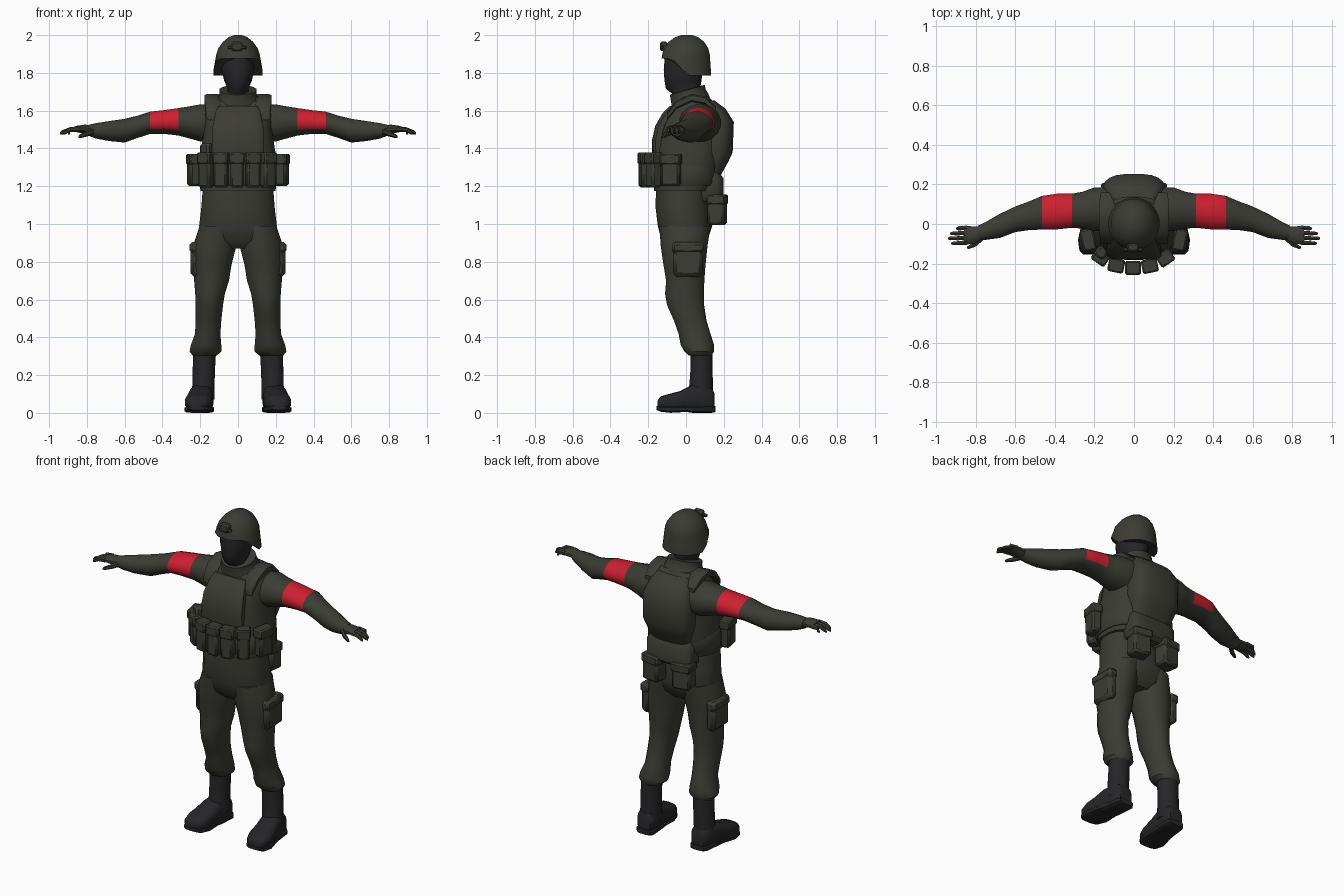
import bpy, bmesh, math
from mathutils import Matrix, Vector


def material(name, rgb):
    m = bpy.data.materials.new(name)
    m.diffuse_color = (*rgb, 1)
    return m


OLIVE = material("dark olive cloth", (0.045, 0.045, 0.035))
BLACK = material("black leather", (0.019, 0.019, 0.021))
RED = material("red band", (0.62, 0.014, 0.03))


def finish(name, bm, mats):
    bmesh.ops.recalc_face_normals(bm, faces=bm.faces)
    me = bpy.data.meshes.new(name)
    bm.to_mesh(me)
    bm.free()
    for m in mats:
        me.materials.append(m)
    ob = bpy.data.objects.new(name, me)
    bpy.context.collection.objects.link(ob)
    return ob


def loft(name, rings, axis='z', n=16, power=2.0, mat=OLIVE, side=1, tweak=None, paint=None):
    """Rings are (centre x, y, z, half width, half depth[, tilt]) around an axis."""
    bm = bmesh.new()
    loops = []
    for x, y, z, a, b, *tilt in rings:
        loop = []
        for i in range(n):
            t = 2 * math.pi * (i + 0.5) / n
            c, s = math.cos(t), math.sin(t)
            u = math.copysign(abs(c) ** (2 / power), c) * a
            w = math.copysign(abs(s) ** (2 / power), s) * b
            d = {'x': (0, u, w), 'y': (u, 0, w), 'z': (u, w, tilt[0] * w if tilt else 0)}[axis]
            p = Vector((x, y, z)) + Vector(d)
            if tweak:
                p = tweak(p)
            loop.append(bm.verts.new((p.x * side, p.y, p.z)))
        loops.append(loop)
    for l0, l1 in zip(loops, loops[1:]):
        for i in range(n):
            j = (i + 1) % n
            bm.faces.new((l0[i], l0[j], l1[j], l1[i]))
    bm.faces.new(loops[0])
    bm.faces.new(loops[-1])
    mats = [mat]
    if paint:
        mats.append(RED)
        bmesh.ops.recalc_face_normals(bm, faces=bm.faces)
        for f in bm.faces:
            f.material_index = int(paint(f))
    return finish(name, bm, mats)


def box(name, loc, size, turn=0, tilt=0, bevel=0.012, mat=OLIVE):
    bm = bmesh.new()
    bmesh.ops.create_cube(bm, size=1)
    bmesh.ops.scale(bm, vec=size, verts=bm.verts)
    bmesh.ops.bevel(bm, geom=bm.edges[:], offset=bevel, segments=1, affect='EDGES')
    bm.transform(Matrix.Translation(loc) @ Matrix.Rotation(turn, 4, 'Z') @ Matrix.Rotation(tilt, 4, 'X'))
    return finish(name, bm, [mat])


def pouch(name, x, y, z, w, d, h, turn=0):
    """Pouch with a slightly larger flap on its upper third."""
    box(name, (x, y, z), (w, d, h), turn)
    box(name + "_flap", (x, y, z + h * 0.34), (w + 0.008, d + 0.01, h * 0.34), turn, bevel=0.008)


# Head with covered face
loft("covered_head", [(0, .02, 1.62, .07, .07), (0, 0, 1.69, .062, .075), (0, -.016, 1.715, .056, .092),
                      (0, -.016, 1.76, .075, .1), (0, -.014, 1.82, .088, .106), (0, -.01, 1.92, .086, .1)],
     mat=BLACK)


# Helmet, with rim raised over the brow
def raise_brow(p):
    if p.z < 1.8:
        p.z += .09 * min(1, max(0, (.01 - p.y) / .08))
    return p


loft("helmet", [(0, .002, 1.785, .131, .133), (0, 0, 1.895, .117, .128), (0, 0, 1.93, .106, .119),
                (0, .002, 1.965, .08, .095), (0, .004, 1.99, .048, .06), (0, .004, 2.0, .02, .028)],
     n=20, tweak=raise_brow)
box("helmet_mount", (-.005, -.118, 1.94), (.06, .04, .05), bevel=.008)
box("mount_crossbar", (-.005, -.128, 1.935), (.1, .02, .018), bevel=.005)

# Collar, higher at the back
loft("collar", [(0, .03, 1.62, .14, .11, .2), (0, .02, 1.665, .112, .1, .25), (0, .01, 1.69, .098, .094, .28),
                (0, .008, 1.71, .1, .095, .28), (0, .008, 1.712, .08, .075, .28)])

# Vest
loft("vest", [(0, -.015, 1.175, .2, .155), (0, 0, 1.24, .208, .168), (0, .005, 1.3, .213, .175),
              (0, .008, 1.4, .196, .182), (0, .022, 1.5, .18, .18), (0, .035, 1.58, .182, .145),
              (0, .045, 1.64, .165, .105), (0, .045, 1.675, .125, .075)], n=24, power=2.6)
loft("chest_plate", [(0, -.145, 1.36, .14, .03), (0, -.148, 1.44, .14, .033), (0, -.13, 1.52, .135, .033),
                     (0, -.092, 1.59, .12, .03), (0, -.066, 1.625, .105, .02)], power=4)
loft("back_panel", [(0, .13, 1.25, .13, .05), (0, .145, 1.33, .15, .08), (0, .155, 1.38, .162, .093),
                    (0, .16, 1.54, .16, .094), (0, .135, 1.61, .135, .075), (0, .11, 1.655, .11, .04)],
     n=20, power=2.8)

# Trousers seat
loft("trouser_seat", [(0, -.005, .87, .12, .08), (0, -.008, .91, .19, .122), (0, -.005, .99, .208, .146),
                      (0, -.018, 1.09, .196, .145), (0, -.02, 1.2, .188, .14)], n=20, power=2.3)


def is_band(f):
    c = f.calc_center_median()
    return .31 < abs(c.x) < .47 and f.normal.z > -.75


for side, label in ((1, "left"), (-1, "right")):
    # Sleeve with red band
    loft(label + "_sleeve", [(.1, .075, 1.535, .11, .1), (.2, .075, 1.535, .112, .1),
                             (.26, .07, 1.538, .095, .086), (.315, .067, 1.541, .088, .074),
                             (.39, .063, 1.54, .092, .064), (.465, .057, 1.536, .087, .06),
                             (.53, .042, 1.515, .074, .06), (.6, .024, 1.494, .066, .064),
                             (.68, -.01, 1.492, .062, .054), (.75, -.035, 1.493, .046, .042),
                             (.79, -.046, 1.496, .038, .03)], axis='x', side=side, paint=is_band)
    # Hand, fingers and thumb
    loft(label + "_palm", [(.77, -.045, 1.497, .034, .026), (.81, -.056, 1.502, .046, .024),
                           (.86, -.057, 1.503, .05, .016)], axis='x', n=10, side=side)
    for i, tip in enumerate((.9, .93, .942, .925)):
        y = -.019 - .025 * i
        loft(f"{label}_finger_{i + 1}", [(.845, y, 1.503, .013, .014), (.89, y - .003, 1.5, .012, .013),
                                         (tip - .01, y - .004, 1.485, .01, .011),
                                         (tip, y - .004, 1.479, .005, .006)], axis='x', n=6, side=side)
    loft(label + "_thumb", [(.765, -.07, 1.49, .016, .016), (.8, -.1, 1.478, .016, .015),
                            (.835, -.117, 1.465, .011, .011), (.845, -.119, 1.461, .005, .005)],
         axis='x', n=6, side=side)
    # Shoulder strap
    loft(label + "_shoulder_strap", [(.13, -.1, 1.57, .04, .02), (.135, -.05, 1.632, .042, .022),
                                     (.135, .03, 1.668, .045, .022), (.135, .1, 1.655, .045, .022),
                                     (.13, .16, 1.6, .04, .02)], axis='y', n=8, power=4, side=side)
    # Trouser leg, gathered above the boot
    loft(label + "_trouser_leg", [(.105, -.005, .99, .1, .138), (.122, -.01, .89, .117, .127),
                                  (.137, -.008, .78, .104, .113), (.14, -.004, .7, .094, .103),
                                  (.148, -.008, .63, .08, .105), (.152, -.002, .57, .074, .1),
                                  (.157, .022, .49, .07, .088), (.16, .045, .42, .068, .086),
                                  (.169, .06, .36, .082, .09), (.172, .07, .325, .086, .08),
                                  (.176, .075, .305, .066, .062)], side=side)
    box(label + "_thigh_pocket", (.222 * side, .01, .81), (.06, .16, .18), bevel=.02)
    box(label + "_pocket_flap", (.226 * side, .01, .875), (.062, .17, .06), bevel=.015)
    # Boot
    loft(label + "_boot_shaft", [(.187, .075, .07, .064, .07), (.183, .08, .15, .06, .062),
                                 (.18, .083, .25, .061, .058), (.176, .08, .34, .062, .058)],
         n=14, mat=BLACK, side=side)
    loft(label + "_boot_foot", [(.216, -.152, .045, .035, .018), (.214, -.135, .052, .058, .035),
                                (.21, -.09, .056, .072, .044), (.204, -.03, .064, .07, .052),
                                (.196, .03, .078, .063, .07), (.188, .09, .08, .06, .075),
                                (.185, .135, .07, .055, .066), (.184, .15, .06, .042, .045)],
         axis='y', n=14, power=3, mat=BLACK, side=side)
    loft(label + "_boot_sole", [(.216, -.155, .026, .04, .01), (.214, -.135, .022, .063, .016),
                                (.21, -.08, .018, .075, .018), (.2, 0, .02, .066, .015),
                                (.194, .035, .018, .062, .018), (.185, .135, .018, .06, .018),
                                (.184, .156, .02, .045, .016)], axis='y', n=12, power=4, mat=BLACK, side=side)
    # Side pouches
    pouch(label + "_side_pouch", .232 * side, -.08, 1.285, .06, .1, .17, -.2 * side)
    # Hanging rear pouches
    pouch(label + "_rear_pouch", .1 * side, .165, 1.075, .115, .09, .16, -.15 * side)

# Row of ammunition pouches wrapped round the front
for i, (x, y, turn) in enumerate(((-.168, -.168, -.62), (-.09, -.21, -.2), (-.005, -.222, 0),
                                  (.08, -.212, .2), (.158, -.172, .6))):
    pouch(f"ammo_pouch_{i + 1}", x, y, 1.285, .074, .06, .185, turn)

# Radio pouch, belt and rear pack
box("radio_pouch", (-.165, -.145, 1.36), (.06, .06, .13), -.6)
loft("belt", [(0, -.008, 1.2, .208, .17), (0, -.005, 1.215, .216, .178), (0, -.003, 1.3, .218, .18),
              (0, 0, 1.315, .208, .172)], n=24, power=2.5)
loft("rear_pack", [(0, .12, 1.12, .14, .06), (0, .13, 1.14, .155, .07), (0, .13, 1.24, .155, .07),
                   (0, .12, 1.275, .14, .055)], n=16, power=4)

# Smooth shading with crisp edges
for ob in bpy.data.objects:
    ob.select_set(True)
    bpy.context.view_layer.objects.active = ob
bpy.ops.object.shade_smooth_by_angle(angle=math.radians(40))
